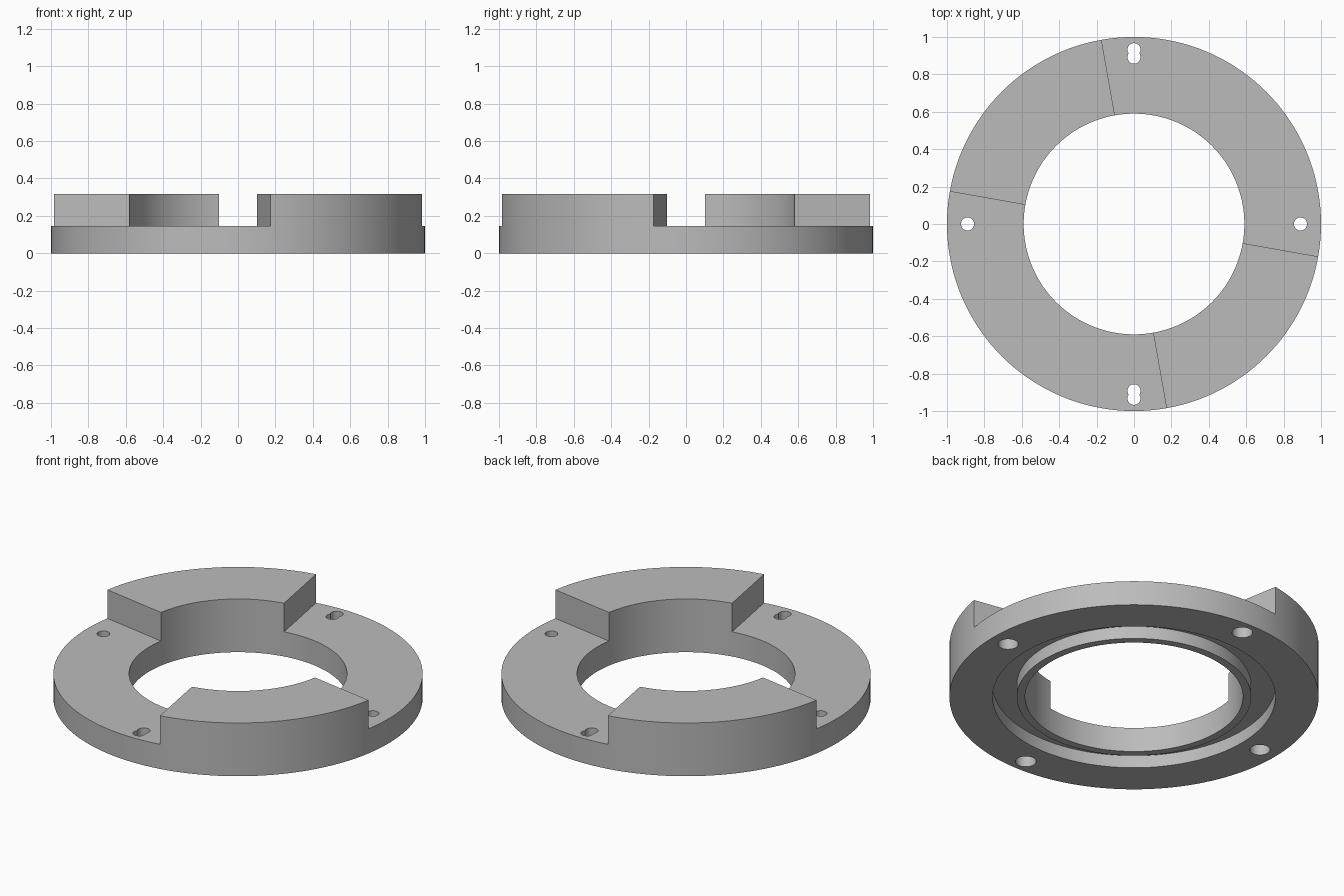
import bpy, bmesh
from math import cos, sin, radians, pi
from mathutils import Matrix, Vector

OUTER, BORE = 1.0, 0.59
FLANGE_Z, TOP_Z = 0.147, 0.318
GROOVE_IN, GROOVE_OUT, GROOVE_Z = 0.635, 0.766, 0.075
SEGMENTS = 144

cube = bpy.data.objects.get("Cube")
if cube:
    bpy.data.objects.remove(cube, do_unlink=True)

grey = bpy.data.materials.new("plain grey")
grey.use_nodes = True
colour = (0.5, 0.5, 0.5, 1)
grey.diffuse_color = colour
grey.node_tree.nodes["Principled BSDF"].inputs["Base Color"].default_value = colour


def make_object(name, bm):
    bmesh.ops.recalc_face_normals(bm, faces=bm.faces[:])
    mesh = bpy.data.meshes.new(name)
    bm.to_mesh(mesh)
    bm.free()
    obj = bpy.data.objects.new(name, mesh)
    bpy.context.collection.objects.link(obj)
    return obj


def lathe(name, profile):
    """Turn a closed (radius, z) profile around the z axis."""
    bm = bmesh.new()
    rings = []
    for i in range(SEGMENTS):
        a = 2 * pi * i / SEGMENTS
        rings.append([bm.verts.new((r * cos(a), r * sin(a), z)) for r, z in profile])
    n = len(profile)
    for i in range(SEGMENTS):
        p, q = rings[i - 1], rings[i]
        for j in range(n):
            k = (j + 1) % n
            bm.faces.new((p[j], q[j], q[k], p[k]))
    return make_object(name, bm)


def wedge(name, start, end, bottom, top):
    """Pie-slice solid used to lower part of the ring."""
    bm = bmesh.new()
    points = [(0, 0)]
    steps = 6
    for i in range(steps + 1):
        a = radians(start + (end - start) * i / steps)
        points.append((1.5 * cos(a), 1.5 * sin(a)))
    face = bm.faces.new([bm.verts.new((x, y, bottom)) for x, y in points])
    up = bmesh.ops.extrude_face_region(bm, geom=[face])["geom"]
    verts = [g for g in up if isinstance(g, bmesh.types.BMVert)]
    bmesh.ops.translate(bm, verts=verts, vec=Vector((0, 0, top - bottom)))
    return make_object(name, bm)


def drill(name, x, y, radius, bottom, top):
    bm = bmesh.new()
    bmesh.ops.create_cone(bm, cap_ends=True, segments=32, radius1=radius, radius2=radius,
                          depth=top - bottom,
                          matrix=Matrix.Translation((x, y, (top + bottom) / 2)))
    return make_object(name, bm)


# Ring with an annular groove in its underside
ring = lathe("flange_ring", [
    (BORE, 0), (GROOVE_IN, 0), (GROOVE_IN, GROOVE_Z), (GROOVE_OUT, GROOVE_Z),
    (GROOVE_OUT, 0), (OUTER, 0), (OUTER, TOP_Z), (BORE, TOP_Z)])

# Lowered sectors leave two opposite raised blocks
cutters = [wedge("sector_cutter", s, s + 110, FLANGE_Z, 0.5) for s in (-10, 170)]

# Bolt holes: round on the sides, double at front and back, wider underneath
for s in (-1, 1):
    cutters.append(drill("round_hole", s * 0.89, 0, 0.035, -0.1, 0.5))
    cutters.append(drill("round_counterbore", s * 0.89, 0, 0.055, -0.1, GROOVE_Z))
    for y in (0.892, 0.932):
        cutters.append(drill("double_hole", 0, s * y, 0.035, -0.1, 0.5))
    cutters.append(drill("double_counterbore", 0, s * 0.912, 0.056, -0.1, GROOVE_Z))

for cutter in cutters:
    cutter.hide_render = True
    mod = ring.modifiers.new(cutter.name, "BOOLEAN")
    mod.operation = "DIFFERENCE"
    mod.solver = "EXACT"
    mod.object = cutter

# Bake the cuts and discard the cutters
graph = bpy.context.evaluated_depsgraph_get()
baked = bpy.data.meshes.new_from_object(ring.evaluated_get(graph))
ring.modifiers.clear()
ring.data = baked
for cutter in cutters:
    bpy.data.objects.remove(cutter, do_unlink=True)

ring.data.materials.clear()
ring.data.materials.append(grey)
for polygon in ring.data.polygons:
    polygon.material_index = 0

for obj in bpy.context.selected_objects:
    obj.select_set(False)
ring.select_set(True)
bpy.context.view_layer.objects.active = ring
bpy.ops.object.shade_smooth_by_angle(angle=radians(30))
